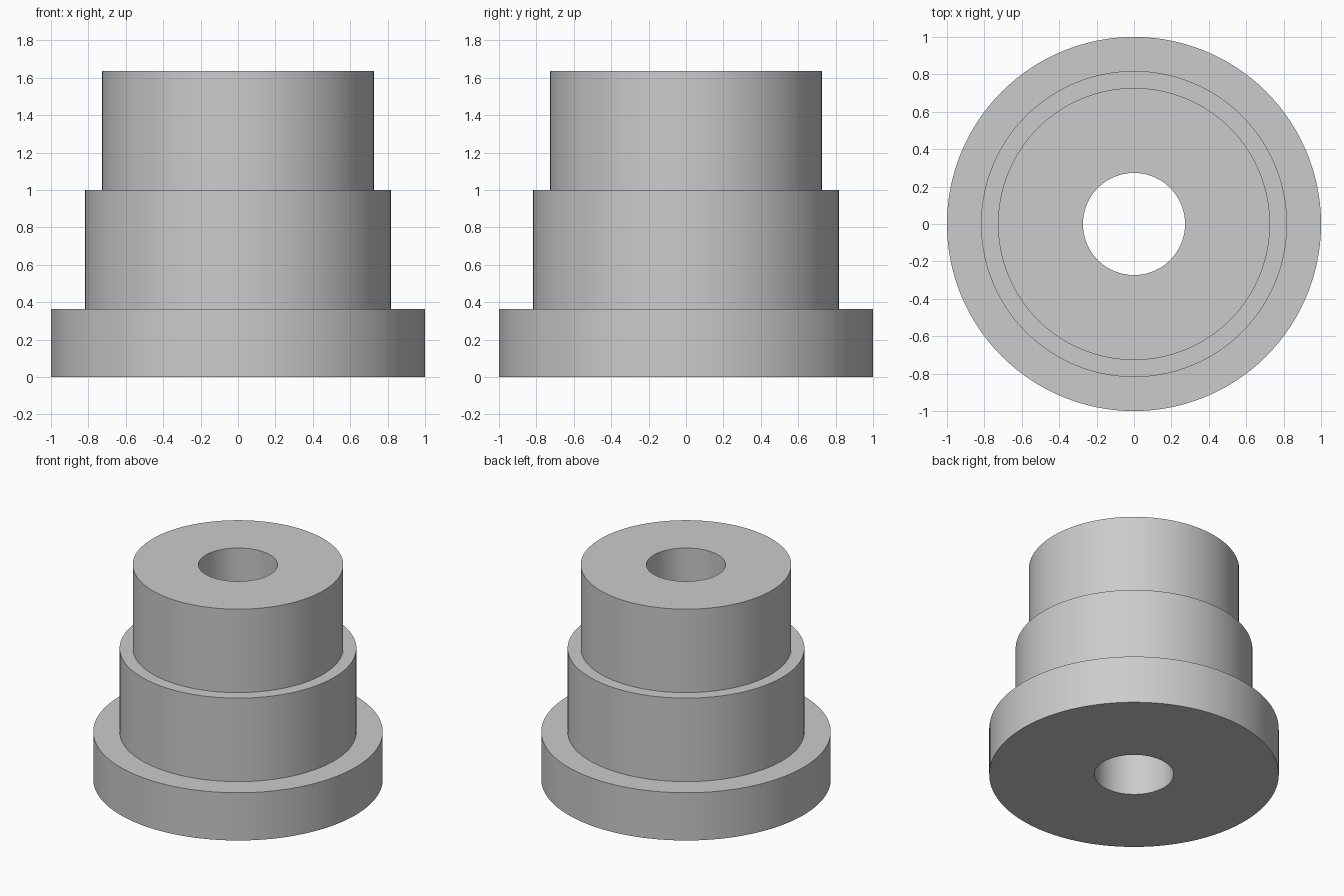
import bpy, bmesh, math

cube = bpy.data.objects.get("Cube")
if cube:
    bpy.data.objects.remove(cube, do_unlink=True)

SEGMENTS = 128

# Single plain grey
grey = bpy.data.materials.new("light_grey")
grey.use_nodes = True
colour = (0.6, 0.6, 0.6, 1.0)
grey.diffuse_color = colour
grey.node_tree.nodes["Principled BSDF"].inputs["Base Color"].default_value = colour


def lathe(name, profile):
    """Revolve a closed (radius, height) profile around the z axis."""
    bm = bmesh.new()
    rings = []
    for radius, z in profile:
        angles = [2 * math.pi * i / SEGMENTS for i in range(SEGMENTS)]
        rings.append([bm.verts.new((radius * math.cos(a), radius * math.sin(a), z))
                      for a in angles])
    for low, high in zip(rings, rings[1:] + rings[:1]):
        for i in range(SEGMENTS):
            j = (i + 1) % SEGMENTS
            bm.faces.new((low[i], low[j], high[j], high[i]))
    bmesh.ops.recalc_face_normals(bm, faces=bm.faces)
    mesh = bpy.data.meshes.new(name)
    bm.to_mesh(mesh)
    bm.free()
    mesh.materials.append(grey)
    obj = bpy.data.objects.new(name, mesh)
    bpy.context.collection.objects.link(obj)
    return obj


# Flange, two stepped shoulders and a straight through bore
bore, flange, middle, upper = 0.273, 1.0, 0.818, 0.727
flange_top, middle_top, height = 0.364, 1.0, 1.636
bushing = lathe("stepped_bushing", [
    (bore, 0), (flange, 0), (flange, flange_top),
    (middle, flange_top), (middle, middle_top),
    (upper, middle_top), (upper, height), (bore, height),
])

# Smooth walls with crisp step edges
bpy.ops.object.select_all(action="DESELECT")
bushing.select_set(True)
bpy.context.view_layer.objects.active = bushing
bpy.ops.object.shade_smooth_by_angle(angle=math.radians(30))
